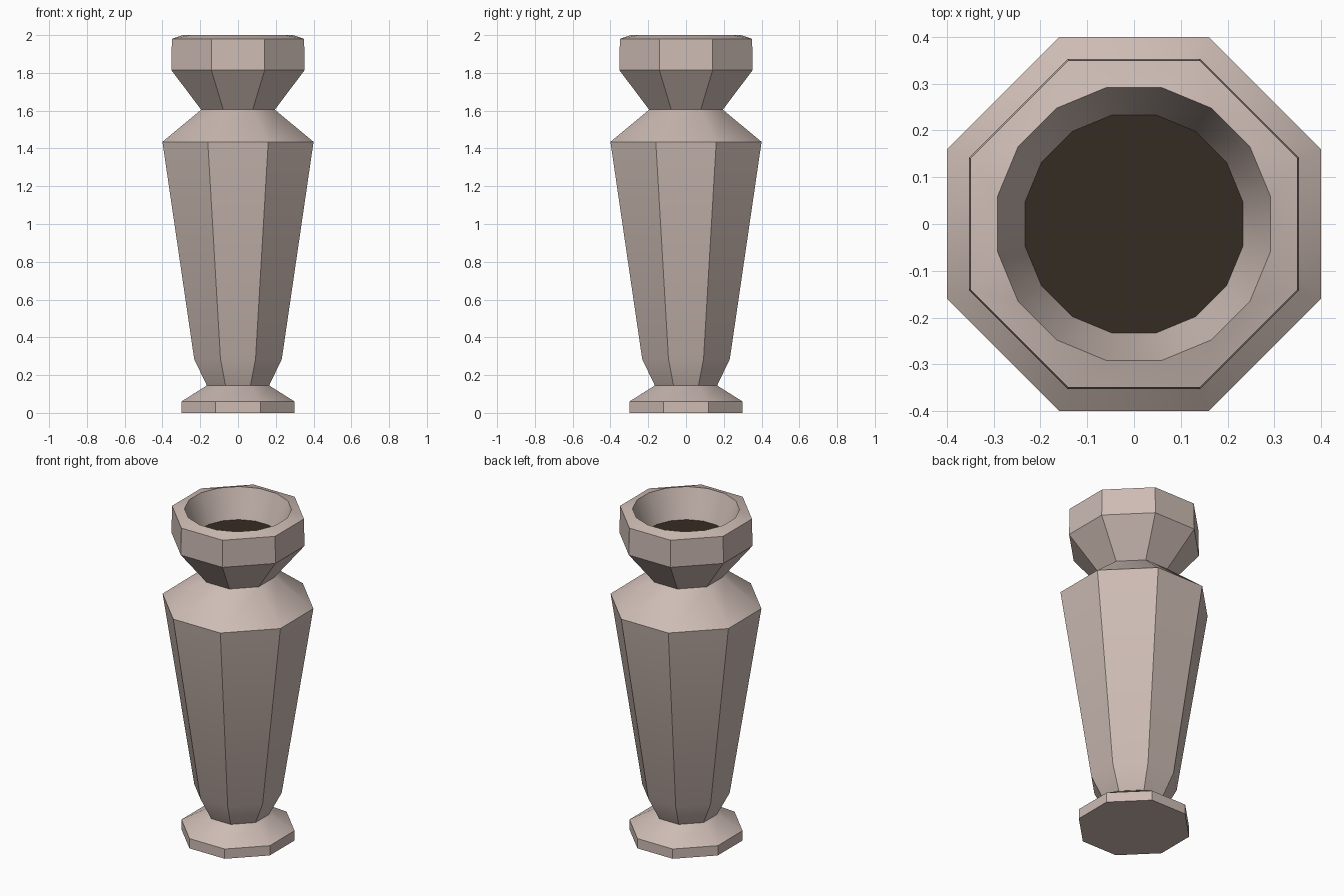
import bpy, bmesh, math

if "Cube" in bpy.data.objects:
    bpy.data.objects.remove(bpy.data.objects["Cube"])


def material(name, rgb):
    m = bpy.data.materials.new(name)
    m.diffuse_color = (*rgb, 1)
    m.use_nodes = True
    m.node_tree.nodes["Principled BSDF"].inputs["Base Color"].default_value = m.diffuse_color
    return m


clay = material("pale clay", (0.61, 0.50, 0.455))
dark = material("dark brown", (0.036, 0.025, 0.016))


def octagon(bm, h, z):
    # square of half width h with cut corners, counter-clockwise
    c = 0.4 * h
    pts = [(h, c), (c, h), (-c, h), (-h, c), (-h, -c), (-c, -h), (c, -h), (h, -c)]
    return [bm.verts.new((x, y, z)) for x, y in pts]


def ring16(bm, r, z):
    angles = [math.radians(11.25 + 22.5 * k) for k in range(16)]
    return [bm.verts.new((r * math.cos(a), r * math.sin(a), z)) for a in angles]


def skin(bm, low, high):
    n = len(low)
    for i in range(n):
        j = (i + 1) % n
        bm.faces.new((low[i], low[j], high[j], high[i]))


bm = bmesh.new()

# outer body: (half width, height)
profile = [(0.30, 0), (0.30, 0.06), (0.165, 0.145), (0.232, 0.285), (0.40, 1.435),
           (0.195, 1.605), (0.353, 1.815), (0.35, 1.98)]
rings = [octagon(bm, h, z) for h, z in profile]
for a, b in zip(rings, rings[1:]):
    skin(bm, a, b)
bm.faces.new(rings[0][::-1])

# rim: eight sides to a sixteen-sided mouth
outer, mouth = rings[-1], ring16(bm, 0.298, 2.0)
for j in range(8):
    k = 2 * j
    bm.faces.new((outer[j], mouth[k + 1], mouth[k]))
    bm.faces.new((outer[j], outer[(j + 1) % 8], mouth[(k + 2) % 16], mouth[k + 1]))

# inner wall and dark floor of the mouth
floor = ring16(bm, 0.238, 1.825)
skin(bm, mouth, floor)
bm.faces.new(floor).material_index = 1

bmesh.ops.recalc_face_normals(bm, faces=bm.faces)
mesh = bpy.data.meshes.new("vase")
bm.to_mesh(mesh)
bm.free()
mesh.materials.append(clay)
mesh.materials.append(dark)
vase = bpy.data.objects.new("vase", mesh)
bpy.context.collection.objects.link(vase)

# smooth the round mouth, keep the facets sharp
bpy.context.view_layer.objects.active = vase
vase.select_set(True)
bpy.ops.object.shade_smooth_by_angle(angle=math.radians(30))
